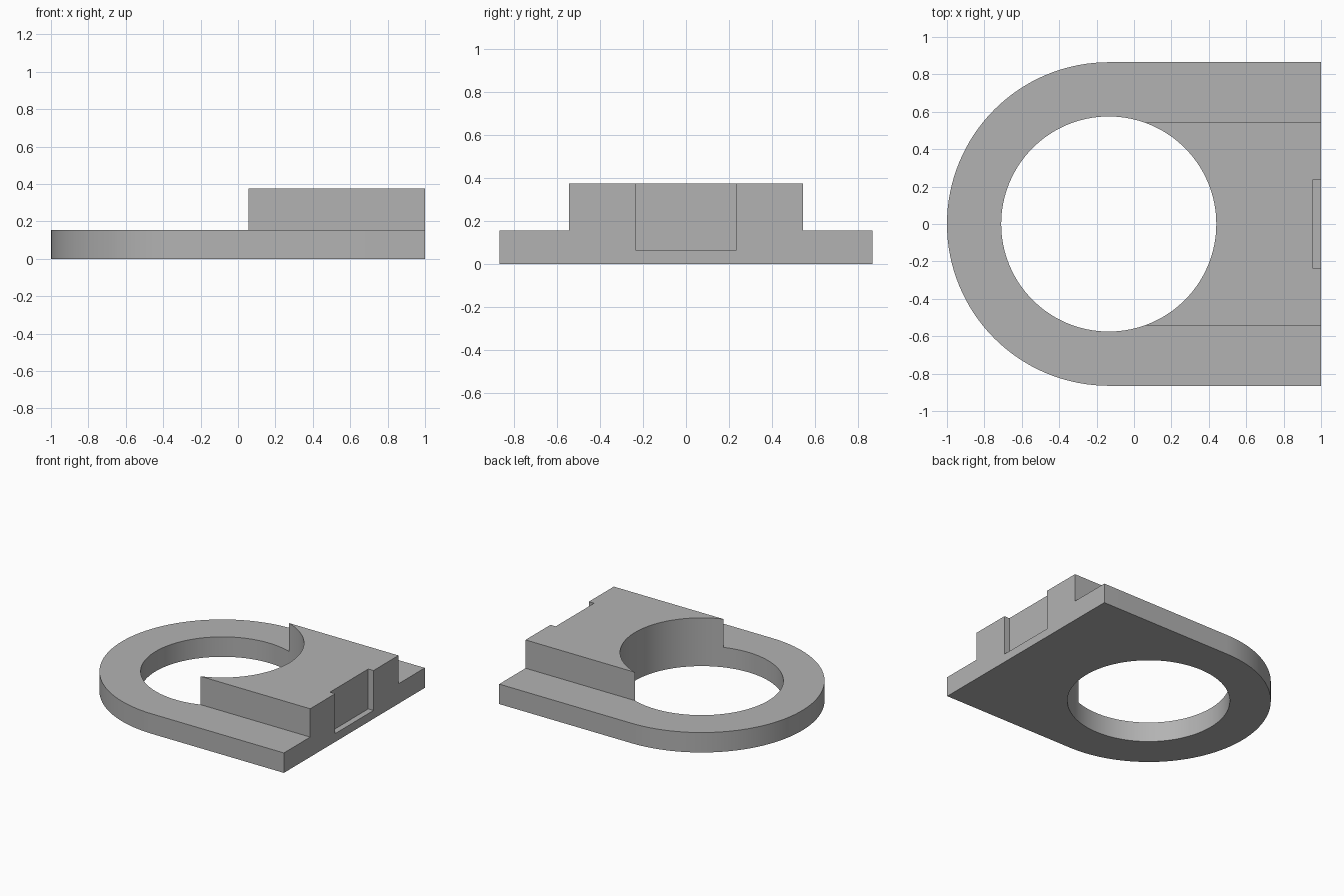
import bpy
import bmesh
from math import pi, sin, cos, radians

cube = bpy.data.objects.get("Cube")
if cube:
    bpy.data.objects.remove(cube, do_unlink=True)

RING_X, OUTER_R, BORE_R = -0.135, 0.865, 0.575
BASE_TOP, BLOCK_TOP, BLOCK_HALF = 0.155, 0.375, 0.542
END_X, OVERSHOOT = 1.0, 1.2

grey = bpy.data.materials.new("plain grey")
grey.use_nodes = True
colour = (0.45, 0.45, 0.45, 1)
grey.diffuse_color = colour
grey.node_tree.nodes["Principled BSDF"].inputs["Base Color"].default_value = colour


def prism(name, outline, z0, z1):
    """Extrude a counter-clockwise outline from z0 up to z1."""
    bm = bmesh.new()
    face = bm.faces.new([bm.verts.new((x, y, z0)) for x, y in outline])
    top = bmesh.ops.extrude_face_region(bm, geom=[face])["geom"]
    verts = [v for v in top if isinstance(v, bmesh.types.BMVert)]
    bmesh.ops.translate(bm, vec=(0, 0, z1 - z0), verts=verts)
    bmesh.ops.recalc_face_normals(bm, faces=bm.faces)
    mesh = bpy.data.meshes.new(name)
    bm.to_mesh(mesh)
    bm.free()
    mesh.materials.append(grey)
    obj = bpy.data.objects.new(name, mesh)
    bpy.context.collection.objects.link(obj)
    return obj


def rectangle(x0, x1, half):
    return [(x0, -half), (x1, -half), (x1, half), (x0, half)]


def arc(radius, start, end, steps):
    angles = [start + (end - start) * i / steps for i in range(steps + 1)]
    return [(RING_X + radius * cos(a), radius * sin(a)) for a in angles]


def combine(target, other, operation):
    """Apply a boolean and discard the helper."""
    mod = target.modifiers.new(operation, "BOOLEAN")
    mod.operation, mod.object, mod.solver = operation, other, "EXACT"
    bpy.ops.object.select_all(action="DESELECT")
    bpy.context.view_layer.objects.active = target
    target.select_set(True)
    bpy.ops.object.modifier_apply(modifier=mod.name)
    bpy.data.objects.remove(other, do_unlink=True)


# Rounded base plate, running past the flat end
outline = arc(OUTER_R, pi / 2, 3 * pi / 2, 64)
outline += [(OVERSHOOT, -OUTER_R), (OVERSHOOT, OUTER_R)]
bracket = prism("ring_bracket", outline, 0, BASE_TOP)

# Raised block over the flat end
block = prism("raised_block", rectangle(0, OVERSHOOT, BLOCK_HALF), 0.05, BLOCK_TOP)
combine(bracket, block, "UNION")

# Round bore, trimmed end face and shallow end slot
bore = prism("bore_cutter", arc(BORE_R, 0, 2 * pi, 128)[:-1], -0.2, 0.6)
end = prism("end_cutter", rectangle(END_X, 1.5, 1.2), -0.2, 0.6)
slot = prism("slot_cutter", rectangle(0.955, 1.4, 0.235), 0.065, 0.6)
for cutter in (bore, end, slot):
    combine(bracket, cutter, "DIFFERENCE")

bpy.ops.object.shade_smooth_by_angle(angle=radians(30))
